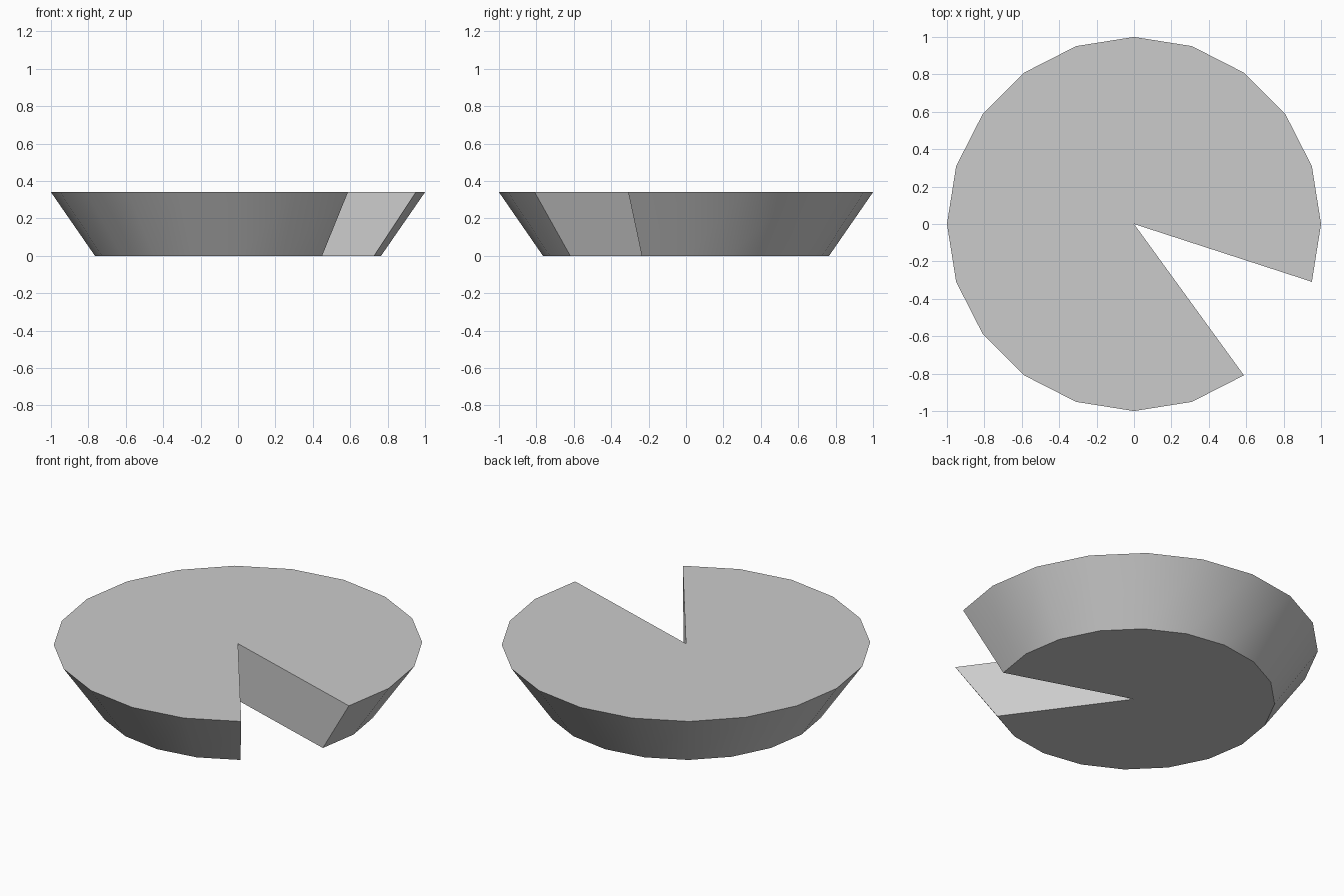
import bpy, bmesh
from math import cos, sin, radians

if "Cube" in bpy.data.objects:
    bpy.data.objects.remove(bpy.data.objects["Cube"])

SIDES, MISSING = 20, 2
HEIGHT, R_TOP, R_BOTTOM = 0.34, 1.0, 0.765
STEP = 360 / SIDES
START = -STEP  # the missing wedge spans -54 to -18 degrees

bm = bmesh.new()


def ring(radius, z):
    """Wedge outline: centre point followed by the open rim arc."""
    angles = [radians(START + STEP * i) for i in range(SIDES - MISSING + 1)]
    pts = [(0, 0, z)] + [(radius * cos(a), radius * sin(a), z) for a in angles]
    return [bm.verts.new(p) for p in pts]


bottom, top = ring(R_BOTTOM, 0), ring(R_TOP, HEIGHT)

# Flat top and bottom
bm.faces.new(top)
bm.faces.new(bottom[::-1])

# Sloped rim and the two cut walls
n = len(top)
for i in range(n):
    j = (i + 1) % n
    bm.faces.new((bottom[i], bottom[j], top[j], top[i]))

mesh = bpy.data.meshes.new("cut_pie")
bm.to_mesh(mesh)
bm.free()
pie = bpy.data.objects.new("cut_pie", mesh)
bpy.context.collection.objects.link(pie)

# Smooth rim, sharp edges at the caps and the cut
bpy.context.view_layer.objects.active = pie
pie.select_set(True)
bpy.ops.object.shade_smooth_by_angle(angle=radians(30))
